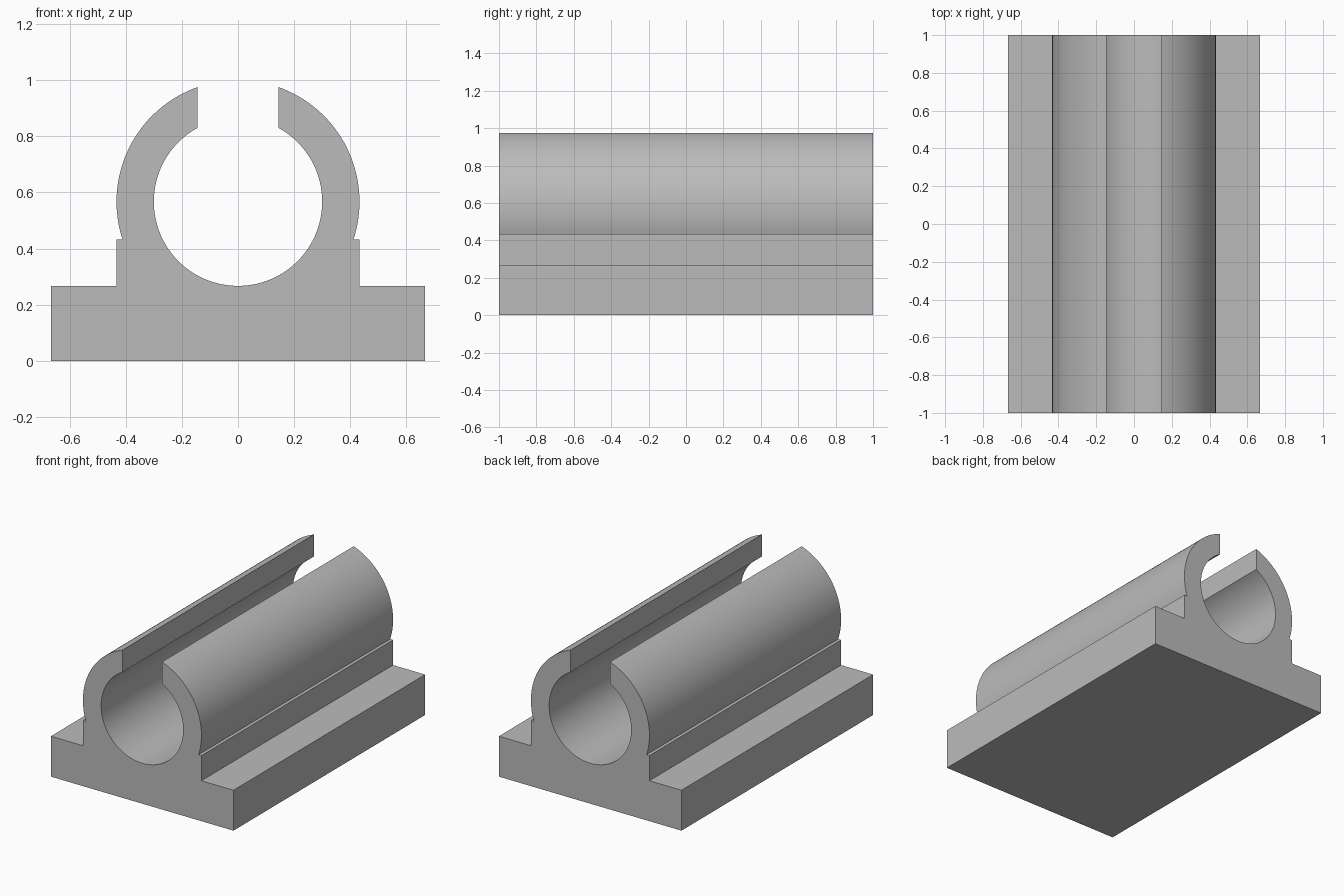
import bpy
import bmesh
from math import acos, asin, cos, sin, pi, radians

cube = bpy.data.objects.get("Cube")
if cube:
    bpy.data.objects.remove(cube, do_unlink=True)

# Main dimensions
LENGTH = 2.0
BASE_HALF, BASE_TOP = 0.667, 0.267
BLOCK_HALF, BLOCK_TOP = 0.433, 0.433
CENTRE_Z, OUTER, BORE = 0.567, 0.433, 0.30
SLOT_HALF = 0.145


def arc(radius, start, end, steps):
    """Points on a circle about the bore axis."""
    angles = [start + (end - start) * i / steps for i in range(steps + 1)]
    return [(radius * cos(a), CENTRE_Z + radius * sin(a)) for a in angles]


# Right half of the cross-section: stepped base, outer wall, slot, bore
half = [(BASE_HALF, 0), (BASE_HALF, BASE_TOP),
        (BLOCK_HALF, BASE_TOP), (BLOCK_HALF, BLOCK_TOP)]
half += arc(OUTER, asin((BLOCK_TOP - CENTRE_Z) / OUTER), acos(SLOT_HALF / OUTER), 32)
half += arc(BORE, acos(SLOT_HALF / BORE), -pi / 2, 48)

# Mirror the half, sharing the lowest bore point
profile = half + [(-x, z) for x, z in reversed(half[:-1])]

# Extrude the section along the length
bm = bmesh.new()
face = bm.faces.new([bm.verts.new((x, -LENGTH / 2, z)) for x, z in profile])
result = bmesh.ops.extrude_face_region(bm, geom=[face], use_keep_orig=True)
moved = [v for v in result["geom"] if isinstance(v, bmesh.types.BMVert)]
bmesh.ops.translate(bm, verts=moved, vec=(0, LENGTH, 0))
bmesh.ops.recalc_face_normals(bm, faces=bm.faces)
mesh = bpy.data.meshes.new("rail_clip")
bm.to_mesh(mesh)
bm.free()

clip = bpy.data.objects.new("rail_clip", mesh)
bpy.context.collection.objects.link(clip)

# Plain grey material
grey = bpy.data.materials.new("plain_grey")
grey.use_nodes = True
colour = (0.5, 0.5, 0.5, 1)
grey.diffuse_color = colour
grey.node_tree.nodes["Principled BSDF"].inputs["Base Color"].default_value = colour
mesh.materials.append(grey)

# Smooth curved walls, sharp corners
bpy.ops.object.select_all(action="DESELECT")
clip.select_set(True)
bpy.context.view_layer.objects.active = clip
bpy.ops.object.shade_smooth_by_angle(angle=radians(15))
